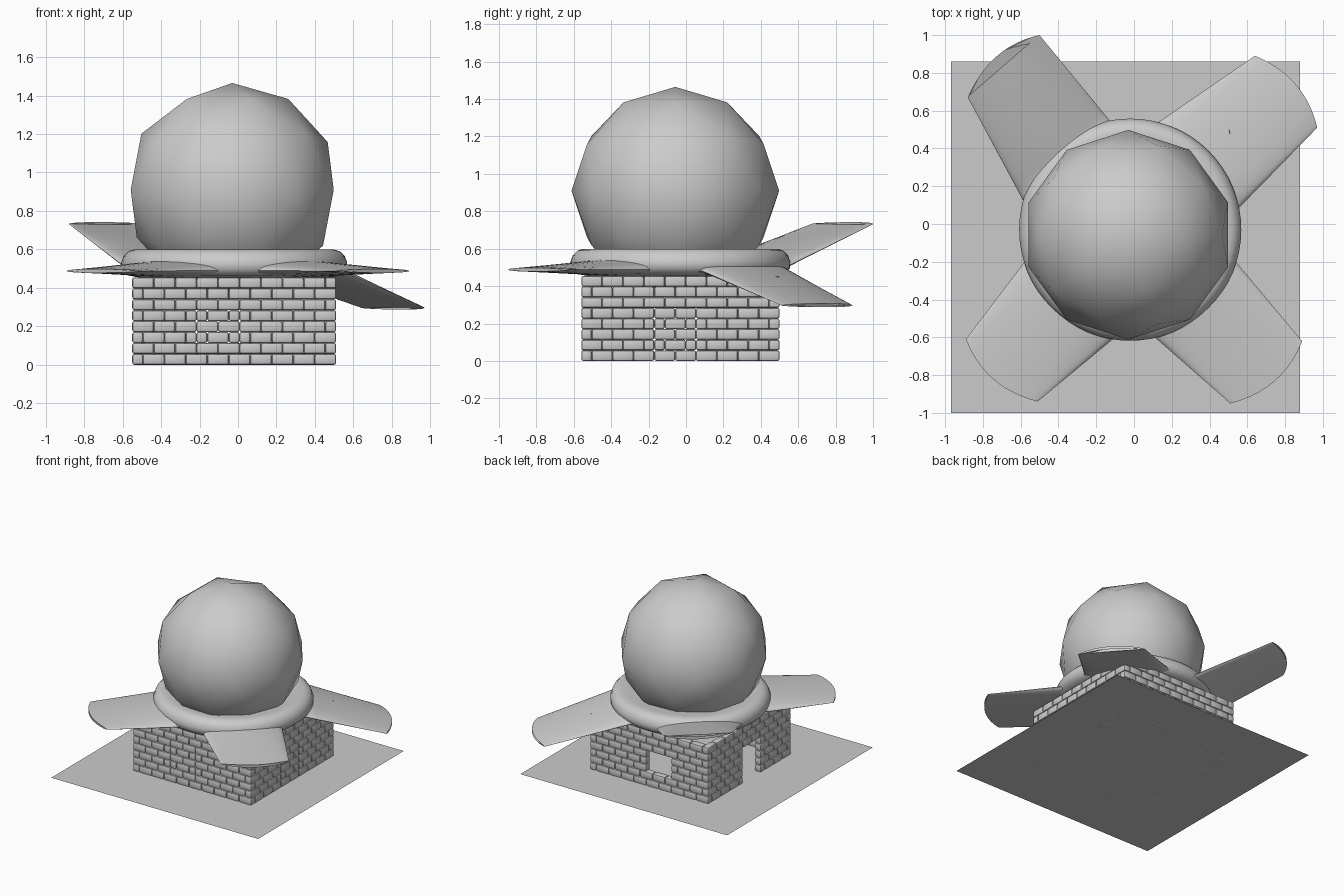
import bpy, bmesh
from math import cos, sin, pi, radians
from mathutils import Matrix, Vector

if "Cube" in bpy.data.objects:
    bpy.data.objects.remove(bpy.data.objects["Cube"])

CX, CY = -0.02, -0.03          # centre of the hut
HALF = 0.53                    # half the wall length
UNIT = 2 * HALF / 19           # half a brick length, also the wall thickness
ROW = 0.0568                   # course height
ROWS = 8


def finish(name, bm, angle=None):
    bmesh.ops.recalc_face_normals(bm, faces=bm.faces)
    me = bpy.data.meshes.new(name)
    bm.to_mesh(me)
    bm.free()
    ob = bpy.data.objects.new(name, me)
    bpy.context.collection.objects.link(ob)
    if angle:
        bpy.ops.object.select_all(action='DESELECT')
        ob.select_set(True)
        bpy.context.view_layer.objects.active = ob
        bpy.ops.object.shade_smooth_by_angle(angle=radians(angle))
    return ob


def loft(name, rings, angle):
    """Skin a list of closed rings and cap both ends."""
    bm = bmesh.new()
    vs = [[bm.verts.new(p) for p in ring] for ring in rings]
    n = len(vs[0])
    for a, b in zip(vs, vs[1:]):
        for i in range(n):
            j = (i + 1) % n
            bm.faces.new((a[i], a[j], b[j], b[i]))
    bm.faces.new(vs[0])
    bm.faces.new(vs[-1])
    return finish(name, bm, angle)


# Ground sheet
bm = bmesh.new()
bm.faces.new([bm.verts.new(p) for p in
              ((-0.97, -1, 0), (0.88, -1, 0), (0.88, 0.86, 0), (-0.97, 0.86, 0))])
finish("ground_sheet", bm)


# Brick walls: name, first and last half-brick of the opening, its rows, open or bricked up
walls = [
    ("front_wall", 6, 10, (2, 5), False),
    ("right_wall", 7, 11, (0, 5), False),
    ("back_wall", 9, 13, (2, 5), True),
    ("left_wall", 8, 12, (0, 5), True),
]


def brick_wall(name, turn, a, b, rows, is_open):
    bm = bmesh.new()
    for r in range(ROWS):
        in_rows = rows[0] <= r < rows[1]
        start = 1 - r % 2                      # alternate courses interlock at the corners
        for s in range(start, start + 18, 2):
            cuts = [s, s + 2]
            if in_rows and s + 1 in (a, b):
                cuts = [s, s + 1, s + 2]
            for lo, hi in zip(cuts, cuts[1:]):
                if is_open and in_rows and a <= lo and hi <= b:
                    continue
                mat = Matrix.Translation((-HALF + (lo + hi) / 2 * UNIT,
                                          -HALF + UNIT / 2, (r + 0.5) * ROW))
                mat = mat @ Matrix.Diagonal(((hi - lo) * UNIT, UNIT, ROW, 1))
                bmesh.ops.create_cube(bm, size=1, matrix=mat)
    bmesh.ops.bevel(bm, geom=bm.edges[:], offset=0.011, segments=2,
                    profile=0.5, affect='EDGES')
    bm.transform(Matrix.Translation((CX, CY, 0)) @ Matrix.Rotation(turn, 4, 'Z'))
    finish(name, bm, 40)


for k, (name, a, b, rows, is_open) in enumerate(walls):
    brick_wall(name, k * pi / 2, a, b, rows, is_open)


# Rounded roof disc
profile = [(0.05, 0.455), (0.50, 0.455), (0.555, 0.465), (0.585, 0.495), (0.588, 0.53),
           (0.575, 0.565), (0.55, 0.59), (0.52, 0.599), (0.48, 0.599), (0.42, 0.59)]
loft("roof_disc", [[(CX + r * cos(2 * pi * i / 64), CY + r * sin(2 * pi * i / 64), z)
                    for i in range(64)] for r, z in profile], 60)


# Four leaf-shaped eaves: tip corners, base corners, base height, tip height
leaves = [
    ("back_left_leaf", (-0.50, 1.0), (-0.88, 0.67), (-0.13, 0.55), (-0.59, 0.13), 0.51, 0.732),
    ("back_right_leaf", (0.97, 0.51), (0.64, 0.89), (0.56, 0.09), (0.13, 0.54), 0.48, 0.297),
    ("front_left_leaf", (-0.89, -0.61), (-0.51, -0.94), (-0.58, -0.20), (-0.10, -0.60), 0.49, 0.488),
    ("front_right_leaf", (0.51, -0.95), (0.89, -0.62), (0.11, -0.60), (0.54, -0.20), 0.49, 0.488),
]


def leaf(name, tip_a, tip_b, base_a, base_b, z0, z1):
    ta, tb, ba, bb = (Vector(p) for p in (tip_a, tip_b, base_a, base_b))
    out = ((ta + tb) - (ba + bb)).normalized()
    rings = []
    for t in (-0.25, 0, 0.12, 0.25, 0.5, 0.75, 1):
        tc = max(t, 0)
        pa, pb = ba.lerp(ta, t), bb.lerp(tb, t)
        top = 0.045 * (1 - tc) + 0.010
        low = 0.025 * (1 - tc) + 0.010
        ring = []
        for i in range(32):
            c, s = cos(2 * pi * i / 32), sin(2 * pi * i / 32)
            p = pa.lerp(pb, (c + 1) / 2) + out * 0.065 * tc * tc * (1 - c * c)
            z = z0 + (z1 - z0) * tc + s * (top if s > 0 else low)
            ring.append((p.x, p.y, z))
        rings.append(ring)
    loft(name, rings, 60)


for args in leaves:
    leaf(*args)

# Faceted ball on top, smooth shaded
bm = bmesh.new()
bmesh.ops.create_icosphere(bm, subdivisions=2, radius=0.555,
                           matrix=Matrix.Translation((-0.03, -0.057, 0.91)))
finish("roof_ball", bm, 60)
